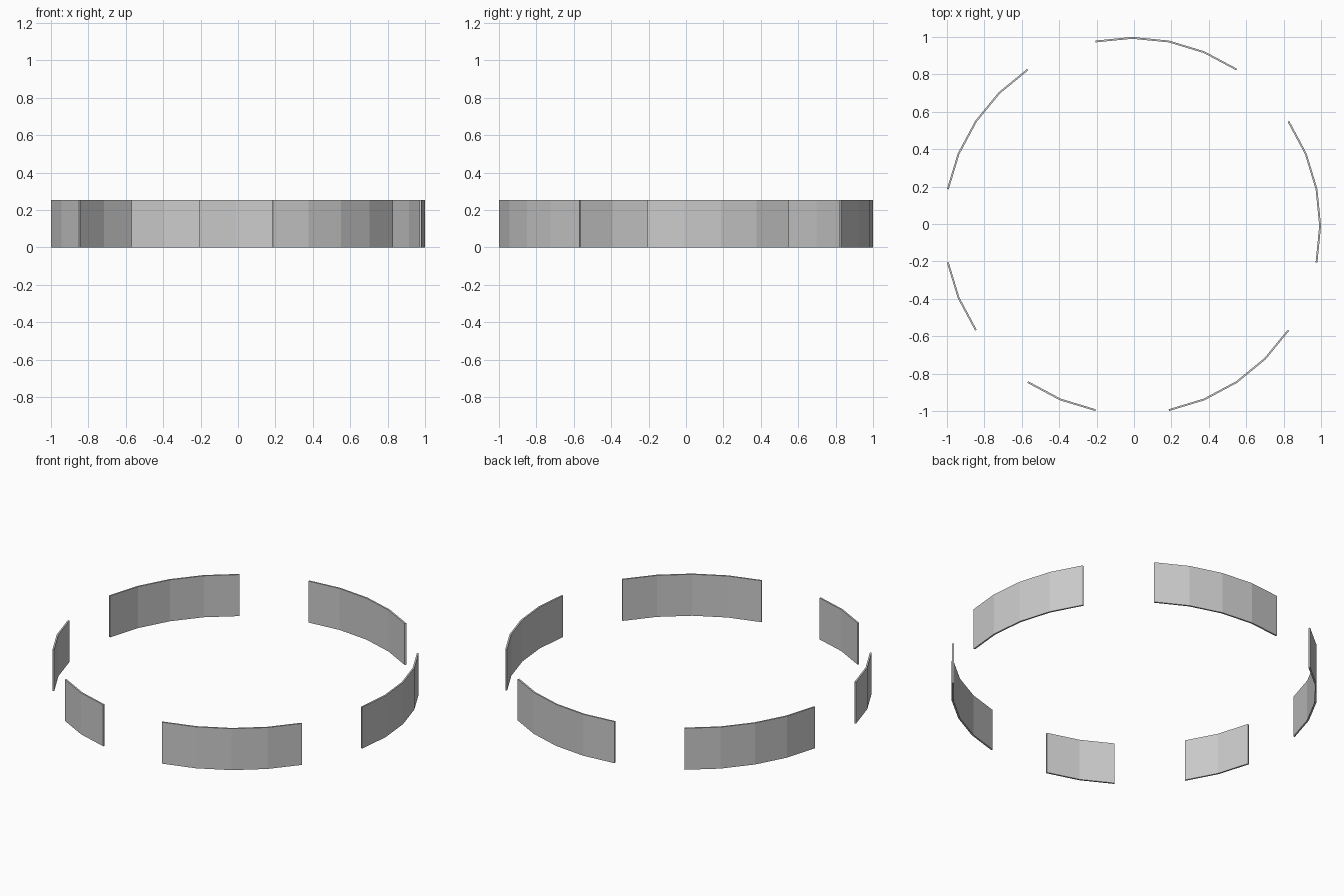
import bpy, bmesh
from math import cos, sin, tau

if "Cube" in bpy.data.objects:
    bpy.data.objects.remove(bpy.data.objects["Cube"])

SIDES = 32
R_OUT, R_IN = 1.0097, 1.0
CX = CY = -0.0097      # ring centre, so the bounds are centred
HEIGHT = 0.252


def arc_panel(name, first, last):
    """Thin curved wall between two corners of the 32-sided ring."""
    bm = bmesh.new()
    rings = []
    for k in range(first, last + 1):
        a = tau * k / SIDES
        section = [(R_IN, 0), (R_OUT, 0), (R_OUT, HEIGHT), (R_IN, HEIGHT)]
        rings.append([bm.verts.new((CX + r * cos(a), CY + r * sin(a), z))
                      for r, z in section])
    for a, b in zip(rings, rings[1:]):
        for i in range(4):
            j = (i + 1) % 4
            bm.faces.new((a[i], a[j], b[j], b[i]))
    bm.faces.new(rings[0])
    bm.faces.new(rings[-1])
    bmesh.ops.recalc_face_normals(bm, faces=bm.faces)
    mesh = bpy.data.meshes.new(name)
    bm.to_mesh(mesh)
    bm.free()
    bpy.context.collection.objects.link(bpy.data.objects.new(name, mesh))


# Six wall panels, as corner ranges counted anticlockwise from +x
panels = {
    "right_panel": (-1, 3),
    "back_panel": (5, 9),
    "back_left_panel": (11, 15),
    "left_short_panel": (17, 19),
    "front_short_panel": (21, 23),
    "front_right_panel": (25, 29),
}
for name, (first, last) in panels.items():
    arc_panel(name, first, last)
